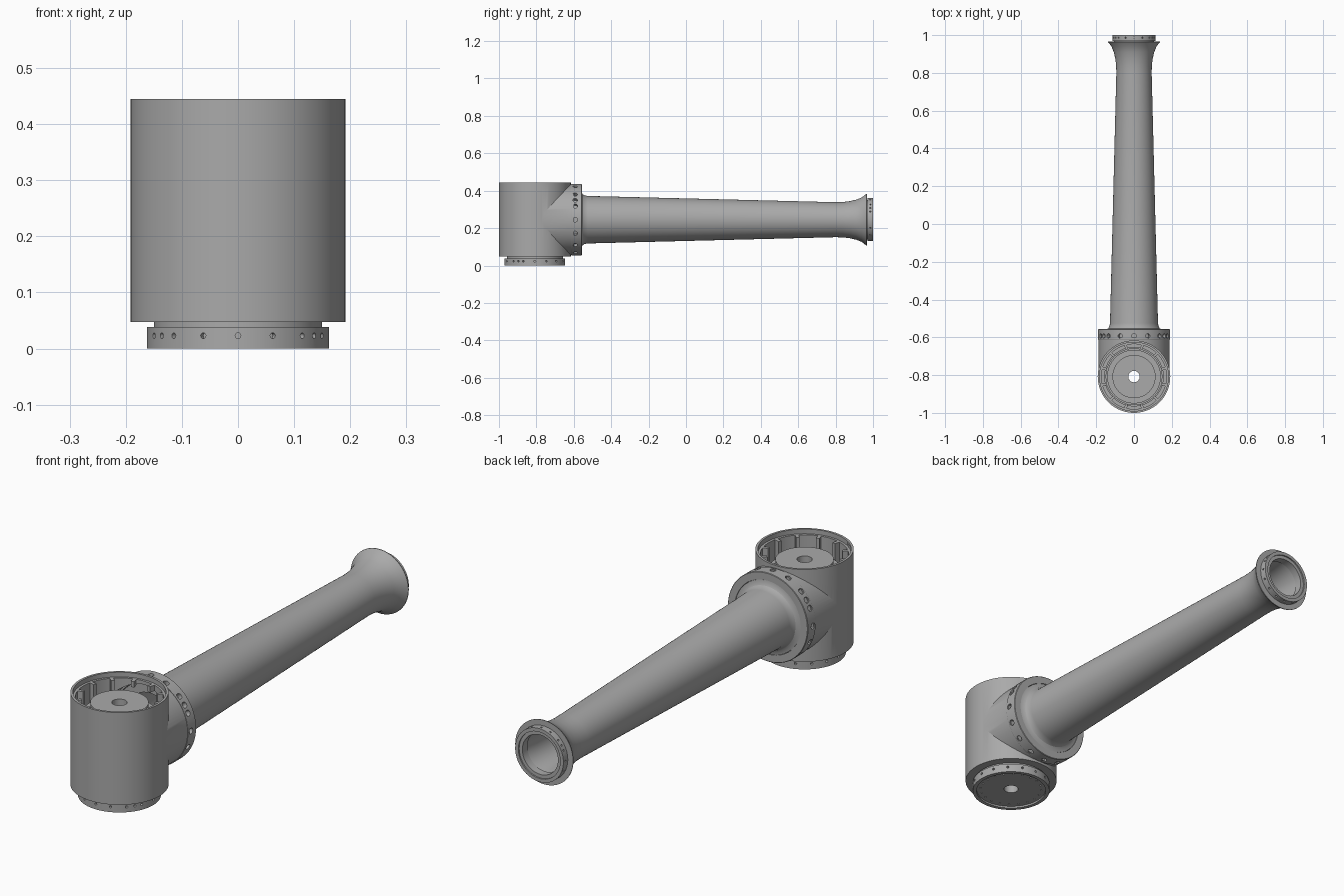
import bpy, bmesh
from math import sin, cos, pi, radians, sqrt
from mathutils import Matrix, Vector

cube = bpy.data.objects.get("Cube")
if cube:
    bpy.data.objects.remove(cube)

grey = bpy.data.materials.new("metal grey")
grey.use_nodes = True
colour = (0.4, 0.4, 0.4, 1)
grey.diffuse_color = colour
grey.node_tree.nodes["Principled BSDF"].inputs["Base Color"].default_value = colour

JOINT_Y, ARM_Z = -0.808, 0.245
UPRIGHT = Matrix.Translation((0, JOINT_Y, 0))
ALONG = Matrix.Translation((0, 0, ARM_Z)) @ Matrix.Rotation(-pi / 2, 4, 'X')


def make(name, bm, place):
    bmesh.ops.recalc_face_normals(bm, faces=bm.faces)
    mesh = bpy.data.meshes.new(name)
    bm.to_mesh(mesh)
    bm.free()
    mesh.transform(place)
    mesh.materials.append(grey)
    obj = bpy.data.objects.new(name, mesh)
    bpy.context.collection.objects.link(obj)
    return obj


def lathe(name, profile, place, sides=96):
    """Turn a closed (radius, height) outline about the local z axis."""
    bm = bmesh.new()
    rings = [[bm.verts.new((r * sin(2 * pi * i / sides), -r * cos(2 * pi * i / sides), h))
              for i in range(sides)] for r, h in profile]
    for k, a in enumerate(rings):
        b = rings[(k + 1) % len(rings)]
        for i in range(sides):
            j = (i + 1) % sides
            bm.faces.new((a[i], a[j], b[j], b[i]))
    bmesh.ops.remove_doubles(bm, verts=bm.verts, dist=1e-6)
    return make(name, bm, place)


def rod(name, radius, low, high, place):
    return lathe(name, [(0, low), (radius, low), (radius, high), (0, high)], place)


def boolean(obj, other, operation):
    mod = obj.modifiers.new(operation, 'BOOLEAN')
    mod.operation, mod.object, mod.solver = operation, other, 'EXACT'
    bpy.context.view_layer.objects.active = obj
    bpy.ops.object.modifier_apply(modifier=mod.name)
    bpy.data.objects.remove(other)


def drill(obj, spots, radius, depth, place):
    """Cut blind round holes at (point, direction) pairs."""
    bm = bmesh.new()
    for point, direction in spots:
        turn = direction.to_track_quat('Z', 'Y').to_matrix().to_4x4()
        bmesh.ops.create_cone(bm, cap_ends=True, segments=16, radius1=radius, radius2=radius,
                              depth=depth * 2, matrix=Matrix.Translation(point) @ turn)
    boolean(obj, make("drill_cutter", bm, place), 'DIFFERENCE')


def rim_spots(radius, height):
    """Sixteen even holes and one extra locating hole on each side."""
    angles = [22.5 * i for i in range(16)] + [57, -57]
    spots = []
    for a in map(radians, angles):
        out = Vector((sin(a), -cos(a), 0))
        spots.append((out * radius + Vector((0, 0, height)), out))
    return spots


# Joint housing: upright shell crossed by a horizontal neck
housing = rod("joint_housing", 0.192, 0.047, 0.445, UPRIGHT)
boolean(housing, rod("neck", 0.188, JOINT_Y, -0.6, ALONG), 'UNION')
boolean(housing, lathe("cavity", [(0, 0.03), (0.155, 0.03), (0.155, 0.07), (0.172, 0.07),
                                  (0.172, 0.425), (0.182, 0.425), (0.182, 0.46), (0, 0.46)],
                       UPRIGHT), 'DIFFERENCE')
boolean(housing, rod("neck_bore", 0.165, JOINT_Y, -0.5, ALONG), 'DIFFERENCE')

# Drum inside the housing
drum = lathe("inner_drum", [(0.03, 0.03), (0.03, 0.4), (0.114, 0.4), (0.114, 0.36),
                            (0.142, 0.36), (0.142, 0.07), (0.15, 0.07), (0.15, 0.03)], UPRIGHT)

# Vertical ribs on the inner wall, shortened above the neck opening
bm = bmesh.new()
for k in range(12):
    a = radians(15 + 30 * k)
    x, y = 0.162 * cos(a), 0.162 * sin(a)
    low = ARM_Z + sqrt(0.165 ** 2 - x * x) - 0.005 if y > 0 else 0.07
    place = (Matrix.Translation((x, y, (low + 0.425) / 2)) @ Matrix.Rotation(a, 4, 'Z')
             @ Matrix.Diagonal((0.026, 0.014, 0.425 - low, 1)))
    bmesh.ops.create_cube(bm, size=1, matrix=place)
ribs = make("housing_ribs", bm, UPRIGHT)

# Mounting ring under the housing
base = lathe("base_ring", [(0.162, 0), (0.162, 0.038), (0.03, 0.038), (0.03, 0.008),
                           (0.146, 0.008), (0.146, 0)], UPRIGHT)
drill(base, rim_spots(0.162, 0.023), 0.005, 0.012, UPRIGHT)
bolts = [(Vector((0.128 * cos(pi * k / 10), 0.128 * sin(pi * k / 10), 0.008)), Vector((0, 0, 1)))
         for k in range(20)]
drill(base, bolts, 0.004, 0.01, UPRIGHT)

# Flange between the neck and the arm
flange = lathe("neck_flange", [(0.19, -0.612), (0.191, -0.61), (0.191, -0.559), (0.189, -0.557),
                               (0.158, -0.557), (0.158, -0.612)], ALONG)
drill(flange, rim_spots(0.191, -0.593), 0.0125, 0.02, ALONG)

# Tapered hollow arm with a flared tip
arm = lathe("arm_tube", [(0.157, -0.6), (0.157, -0.559), (0.145, -0.557), (0.136, -0.552),
                         (0.13, -0.542), (0.127, -0.525), (0.0935, 0.8), (0.0945, 0.84),
                         (0.099, 0.875), (0.107, 0.91), (0.119, 0.94), (0.138, 0.964),
                         (0.138, 0.967), (0.09, 0.967), (0.082, 0.9), (0.081, 0.8),
                         (0.115, -0.52), (0.115, -0.6)], ALONG)

# Coupling ring at the tip, with a narrow hub behind it
tip = lathe("tip_ring", [(0.105, 0.96), (0.105, 0.97), (0.115, 0.97), (0.115, 1),
                         (0.1, 1), (0.1, 0.994), (0.085, 0.994), (0.085, 0.96)], ALONG)
drill(tip, rim_spots(0.115, 0.986), 0.004, 0.008, ALONG)

bpy.ops.object.select_all(action='DESELECT')
for obj in (housing, drum, ribs, base, flange, arm, tip):
    obj.select_set(True)
bpy.context.view_layer.objects.active = housing
bpy.ops.object.shade_smooth_by_angle(angle=radians(25))
